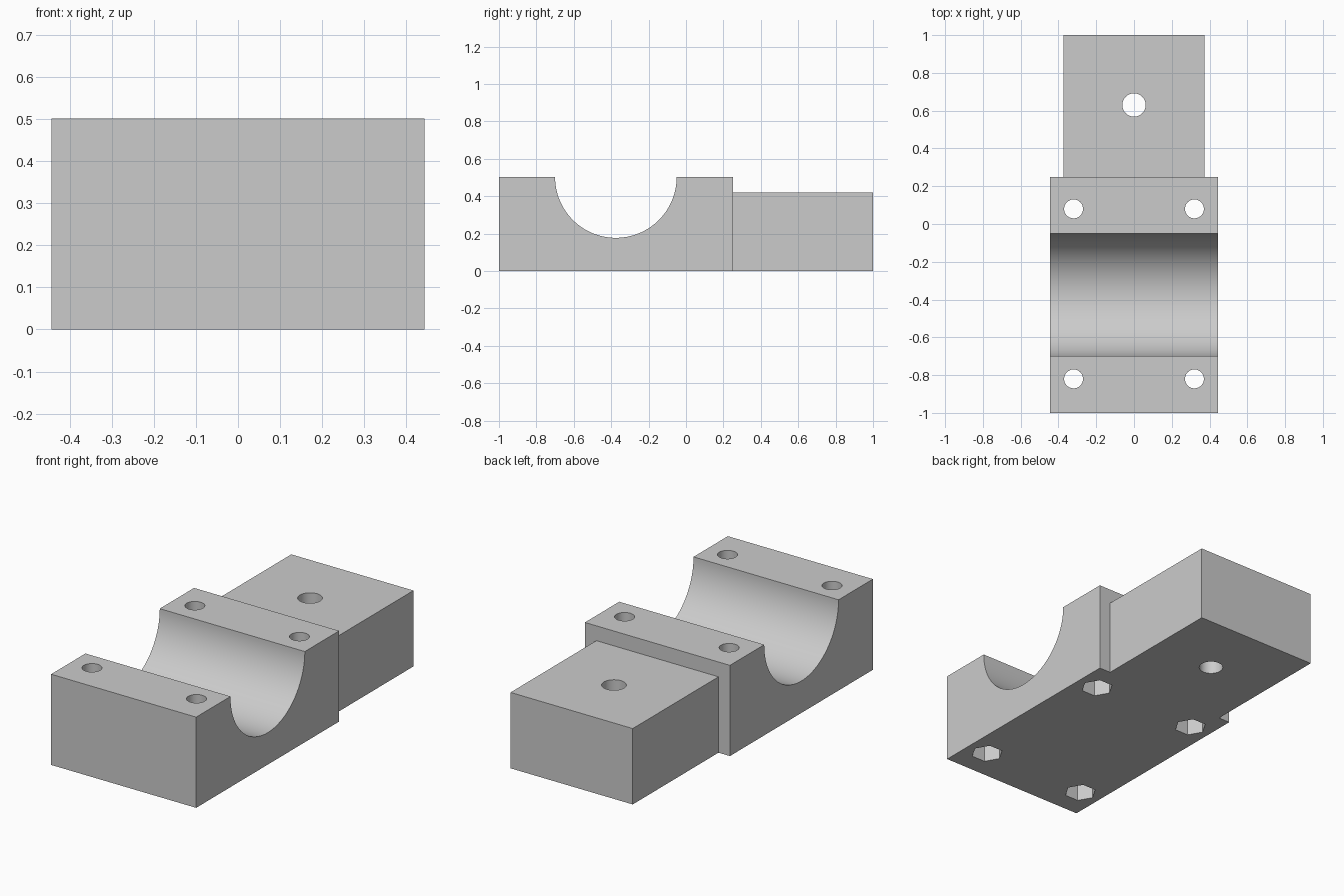
import bpy, math
from mathutils import Matrix

if "Cube" in bpy.data.objects:
    bpy.data.objects.remove(bpy.data.objects["Cube"])

grey = bpy.data.materials.new("plain grey")
grey.diffuse_color = (0.6, 0.6, 0.6, 1)
grey.use_nodes = True
grey.node_tree.nodes["Principled BSDF"].inputs["Base Color"].default_value = grey.diffuse_color

CENTRE_Y, TOP, RADIUS = -0.375, 0.502, 0.325
HALF = 0.444


def extrude_profile(name, points, axis_map, depth):
    """Prism: 2D outline swept from -depth/2 to depth/2 through axis_map."""
    n = len(points)
    verts = [axis_map(a, b, t) for t in (-depth / 2, depth / 2) for a, b in points]
    faces = [tuple(range(n))[::-1], tuple(range(n, 2 * n))]
    faces += [(i, (i + 1) % n, (i + 1) % n + n, i + n) for i in range(n)]
    mesh = bpy.data.meshes.new(name)
    mesh.from_pydata(verts, [], faces)
    mesh.materials.append(grey)
    obj = bpy.data.objects.new(name, mesh)
    bpy.context.collection.objects.link(obj)
    return obj


def cut_prism(target, name, x, y, radius, z0, z1, sides):
    """Subtract a vertical prism from the target."""
    bpy.ops.mesh.primitive_cylinder_add(vertices=sides, radius=radius, depth=z1 - z0,
                                        location=(x, y, (z0 + z1) / 2))
    cutter = bpy.context.object
    cutter.name = name
    # hexagon corners point along x
    if sides == 6:
        cutter.data.transform(Matrix.Rotation(math.pi / 6, 4, 'Z'))
    cutter.data.materials.append(grey)
    mod = target.modifiers.new(name, 'BOOLEAN')
    mod.operation, mod.solver, mod.object = 'DIFFERENCE', 'EXACT', cutter
    bpy.context.view_layer.objects.active = target
    bpy.ops.object.modifier_apply(modifier=mod.name)
    bpy.data.objects.remove(cutter)


def smooth(obj):
    bpy.ops.object.select_all(action='DESELECT')
    obj.select_set(True)
    bpy.context.view_layer.objects.active = obj
    bpy.ops.object.shade_smooth_by_angle(angle=math.radians(30))


# Clamp block with half-round saddle and the narrower mounting tab behind it
arc = [(CENTRE_Y + RADIUS * math.cos(a), TOP - RADIUS * math.sin(a))
       for a in (math.pi * i / 64 for i in range(65))]
profile = [(-1, 0), (0.25, 0), (0.25, TOP)] + arc + [(-1, TOP)]
block = extrude_profile("saddle_block", profile, lambda a, b, t: (t, a, b), 2 * HALF)

W = 0.374
tab = extrude_profile("mounting_tab", [(-W, 0.25), (W, 0.25), (W, 1), (-W, 1)],
                      lambda a, b, t: (a, b, t + 0.21), 0.42)

# Bolt holes with hexagonal nut pockets underneath
for x in (-0.32, 0.32):
    for y in (-0.82, 0.08):
        cut_prism(block, "bolt_hole", x, y, 0.05, -0.1, 0.7, 48)
        cut_prism(block, "nut_pocket", x, y, 0.083, -0.1, 0.15, 6)

# Tab screw hole
cut_prism(tab, "screw_hole", 0, 0.63, 0.062, -0.1, 0.6, 48)

smooth(block)
smooth(tab)
